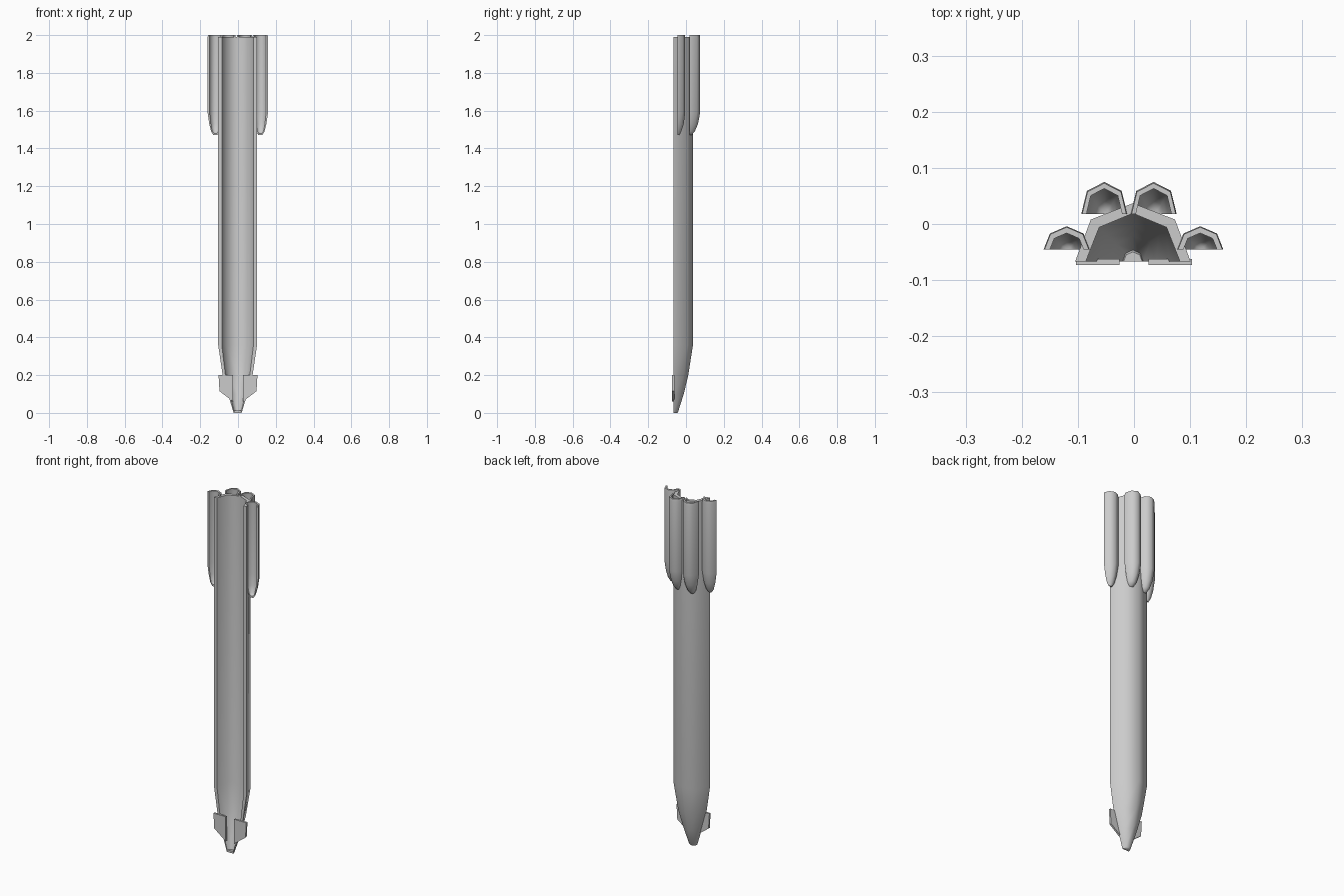
import bpy, bmesh, math

if "Cube" in bpy.data.objects:
    bpy.data.objects.remove(bpy.data.objects["Cube"])


def finish(bm, name, smooth=True):
    bmesh.ops.recalc_face_normals(bm, faces=bm.faces)
    me = bpy.data.meshes.new(name)
    bm.to_mesh(me)
    bm.free()
    ob = bpy.data.objects.new(name, me)
    bpy.context.collection.objects.link(ob)
    if smooth:
        bpy.ops.object.select_all(action='DESELECT')
        ob.select_set(True)
        bpy.context.view_layer.objects.active = ob
        bpy.ops.object.shade_smooth_by_angle(angle=math.radians(60))
    return ob


def half_shell(name, cx, y0, outer, inner, stations, tip):
    """Thick half tube: five-point arches lofted through (z, x scale, y scale), closed at the low end."""
    bm = bmesh.new()

    def rings(half, lift):
        prof = half + [(-x, y) for x, y in half[-2::-1]]
        out = []
        for i, (z, sx, sy) in enumerate(stations):
            zz = z + (lift if i == len(stations) - 1 else 0)
            out.append([bm.verts.new((cx + x * sx, y0 + y * sy, zz)) for x, y in prof])
        return out

    o, n = rings(outer, 0), rings(inner, tip)
    for i in range(len(stations) - 1):
        for r in (o, n):
            for k in range(4):
                bm.faces.new((r[i][k], r[i][k + 1], r[i + 1][k + 1], r[i + 1][k]))
        for k in (0, 4):  # open front rims
            bm.faces.new((o[i][k], n[i][k], n[i + 1][k], o[i + 1][k]))
    for k in range(4):  # top rim
        bm.faces.new((o[0][k], o[0][k + 1], n[0][k + 1], n[0][k]))
    bm.faces.new(o[-1])
    bm.faces.new(n[-1])
    bm.faces.new((o[-1][0], o[-1][4], n[-1][4], n[-1][0]))
    return finish(bm, name)


# Main hull: open half tube narrowing to a blunt tip
half_shell("main_hull", -0.002, -0.067,
           [(-0.103, 0), (-0.075, 0.075), (0, 0.104)],
           [(-0.084, 0), (-0.060, 0.061), (0, 0.086)],
           [(1.99, 1, 1), (0.36, 1, 1), (0.2, 0.77, 0.76),
            (0.1, 0.5, 0.53), (0.005, 0.22, 0.24), (0, 0.2, 0.2)], 0.012)

# Side boosters and rear boosters: small half tubes with pointed lower ends
taper = [(2.0, 0.96, 0.96), (1.985, 1, 1), (1.59, 1, 1), (1.53, 0.79, 0.8),
         (1.49, 0.55, 0.5), (1.47, 0.25, 0.2)]
for side, cx in (("left", -0.12), ("right", 0.118)):
    half_shell("side_booster_" + side, cx, -0.045,
               [(-0.041, 0), (-0.030, 0.028), (0, 0.041)],
               [(-0.031, 0), (-0.023, 0.020), (0, 0.030)], taper, 0.01)
for side, cx in (("left", -0.053), ("right", 0.035)):
    half_shell("rear_booster_" + side, cx, 0.018,
               [(-0.041, 0), (-0.031, 0.041), (0, 0.057)],
               [(-0.033, 0), (-0.025, 0.034), (0, 0.047)], taper, 0.01)

# Flat fins on the front near the tip
fin = [(0.103, 0.2), (0.026, 0.2), (0.026, 0.06), (0.098, 0.115)]
for side, s in (("left", -1), ("right", 1)):
    bm = bmesh.new()
    face = bm.faces.new([bm.verts.new((s * x, -0.073, z)) for x, z in fin])
    ext = bmesh.ops.extrude_face_region(bm, geom=[face])
    bmesh.ops.translate(bm, vec=(0, 0.011, 0),
                        verts=[v for v in ext["geom"] if isinstance(v, bmesh.types.BMVert)])
    finish(bm, "fin_" + side, smooth=False)
